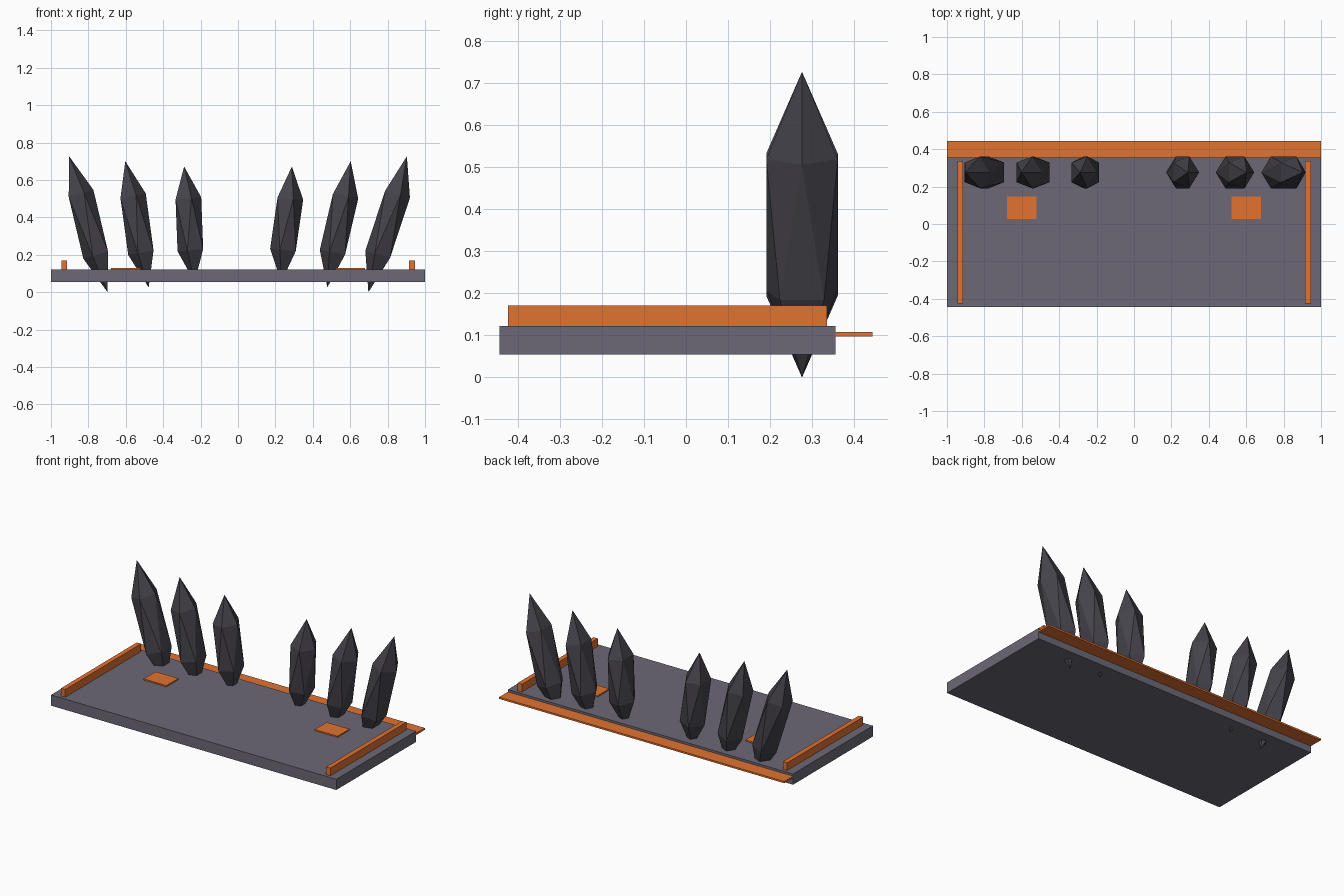
import bpy
from math import radians

if "Cube" in bpy.data.objects:
    bpy.data.objects.remove(bpy.data.objects["Cube"])


def material(name, rgb):
    m = bpy.data.materials.new(name)
    m.diffuse_color = (*rgb, 1)
    m.use_nodes = True
    m.node_tree.nodes["Principled BSDF"].inputs["Base Color"].default_value = m.diffuse_color
    return m


STONE = material("stone", (0.15, 0.14, 0.18))
CRYSTAL = material("dark_crystal", (0.06, 0.056, 0.07))
ORANGE = material("orange", (0.75, 0.17, 0.03))


def box(name, lo, hi, mat):
    bpy.ops.mesh.primitive_cube_add(
        size=1, location=[(a + b) / 2 for a, b in zip(lo, hi)])
    o = bpy.context.object
    o.name = name
    o.scale = [b - a for a, b in zip(lo, hi)]
    bpy.ops.object.transform_apply(location=False, rotation=False, scale=True)
    o.data.materials.append(mat)


def crystal(name, x, half_height, tilt):
    # stretched icosahedron leaning outwards
    bpy.ops.mesh.primitive_ico_sphere_add(
        subdivisions=1, radius=1, location=(x, 0.276, 0.3635),
        rotation=(0, radians(tilt), 0))
    o = bpy.context.object
    o.name = name
    o.scale = (0.085, 0.1, half_height)
    bpy.ops.object.transform_apply(location=False, rotation=False, scale=True)
    o.data.materials.append(CRYSTAL)


# platform slab and thin strip along its back edge
box("platform", (-1, -0.444, 0.054), (1, 0.356, 0.122), STONE)
box("back_strip", (-1, 0.356, 0.097), (1, 0.444, 0.108), ORANGE)

for side, s in (("left", -1), ("right", 1)):
    # side rail and floor pad
    cx = s * 0.93
    box(side + "_rail", (cx - 0.015, -0.424, 0.122), (cx + 0.015, 0.336, 0.171), ORANGE)
    cx = s * 0.6
    box(side + "_floor_pad", (cx - 0.08, 0.026, 0.12), (cx + 0.08, 0.146, 0.13), ORANGE)
    # crystals grow taller and lean more towards the outside
    for label, x, h, tilt in (("inner", 0.26, 0.31, 5.2),
                              ("middle", 0.54, 0.343, 10.5),
                              ("outer", 0.80, 0.378, 15.8)):
        crystal(f"{side}_{label}_crystal", s * x, h, s * tilt)
